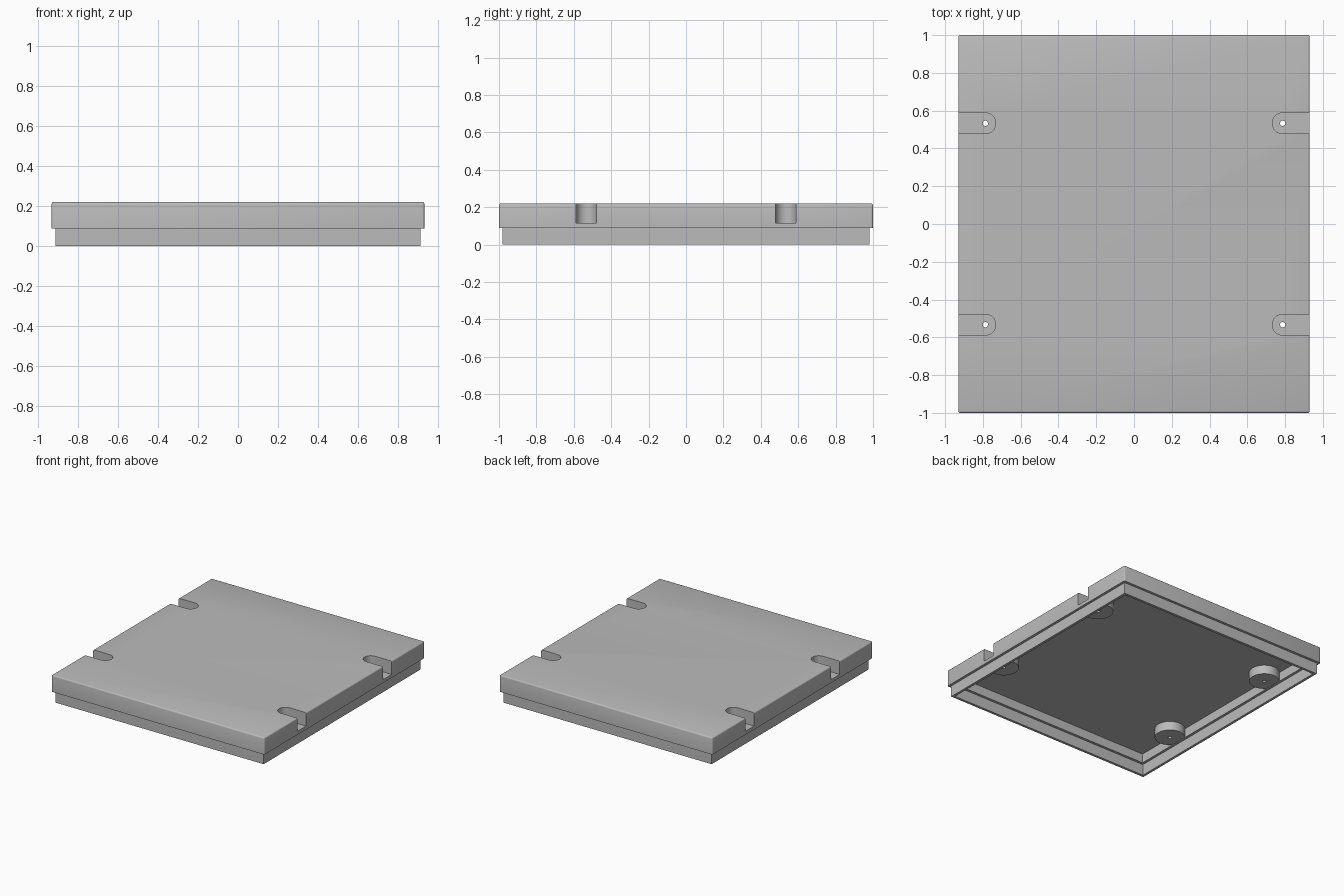
import bpy
import bmesh
import math
from mathutils import Matrix, Vector

cube = bpy.data.objects.get("Cube")
if cube:
    bpy.data.objects.remove(cube, do_unlink=True)

TOP, LIP_TOP, CEILING, SLOT_FLOOR = 0.22, 0.088, 0.16, 0.115
HALF_X, HALF_Y = 0.93, 1.0
SLOT_R, BOSS_R, HOLE_R = 0.055, 0.11, 0.014
SCREW_X, SCREW_Y = 0.787, 0.533

grey = bpy.data.materials.new("plain grey")
grey.use_nodes = True
grey.diffuse_color = (0.5, 0.5, 0.5, 1)
grey.node_tree.nodes["Principled BSDF"].inputs["Base Color"].default_value = (0.5, 0.5, 0.5, 1)


def finish(name, bm):
    mesh = bpy.data.meshes.new(name)
    bm.to_mesh(mesh)
    bm.free()
    mesh.materials.append(grey)
    obj = bpy.data.objects.new(name, mesh)
    bpy.context.collection.objects.link(obj)
    return obj


def box(name, x0, x1, y0, y1, z0, z1, round_edges=0):
    bm = bmesh.new()
    size = Vector((x1 - x0, y1 - y0, z1 - z0))
    centre = Vector((x0 + x1, y0 + y1, z0 + z1)) / 2
    bmesh.ops.create_cube(bm, size=1, matrix=Matrix.Translation(centre) @ Matrix.Diagonal(size).to_4x4())
    if round_edges:
        # Round everything but the bottom rim
        edges = [e for e in bm.edges if max(v.co.z for v in e.verts) > centre.z]
        bmesh.ops.bevel(bm, geom=edges, offset=round_edges, segments=3, profile=0.5, affect='EDGES')
    return finish(name, bm)


def slab(name, inset, z0, z1, round_edges=0):
    x, y = HALF_X - inset, HALF_Y - inset
    return box(name, -x, x, -y, y, z0, z1, round_edges)


def cylinder(name, x, y, radius, z0, z1, sides=48):
    bm = bmesh.new()
    bmesh.ops.create_cone(bm, cap_ends=True, segments=sides, radius1=radius, radius2=radius,
                          depth=z1 - z0, matrix=Matrix.Translation((x, y, (z0 + z1) / 2)))
    return finish(name, bm)


def combine(target, tool, operation):
    mod = target.modifiers.new(operation.lower(), 'BOOLEAN')
    mod.operation, mod.solver, mod.object = operation, 'EXACT', tool
    bpy.ops.object.select_all(action='DESELECT')
    target.select_set(True)
    bpy.context.view_layer.objects.active = target
    bpy.ops.object.modifier_apply(modifier=mod.name)
    bpy.data.objects.remove(tool, do_unlink=True)


# Outer shell with the stepped lip below it
lid = slab("lid", 0, LIP_TOP, TOP, round_edges=0.01)
combine(lid, slab("lip", 0.02, 0, 0.12), 'UNION')

# Stepped hollow underneath
combine(lid, slab("lip_hollow", 0.04, -0.1, LIP_TOP), 'DIFFERENCE')
combine(lid, slab("main_hollow", 0.06, -0.1, CEILING), 'DIFFERENCE')

# Four screw bosses with side slots and through holes
for sx in (-1, 1):
    for sy in (-1, 1):
        x, y = sx * SCREW_X, sy * SCREW_Y
        combine(lid, cylinder("boss", x, y, BOSS_R, LIP_TOP + 0.001, 0.19), 'UNION')
        slot = cylinder("slot", x, y, SLOT_R, SLOT_FLOOR, 0.4)
        x0, x1 = sorted((x, sx * 1.1))
        combine(slot, box("slot_mouth", x0, x1, y - SLOT_R, y + SLOT_R, SLOT_FLOOR, 0.4), 'UNION')
        combine(lid, slot, 'DIFFERENCE')
        combine(lid, cylinder("hole", x, y, HOLE_R, -0.1, 0.4, 24), 'DIFFERENCE')

# Smooth rounds, crisp edges
bpy.ops.object.select_all(action='DESELECT')
lid.select_set(True)
bpy.context.view_layer.objects.active = lid
bpy.ops.object.shade_smooth_by_angle(angle=math.radians(31))
